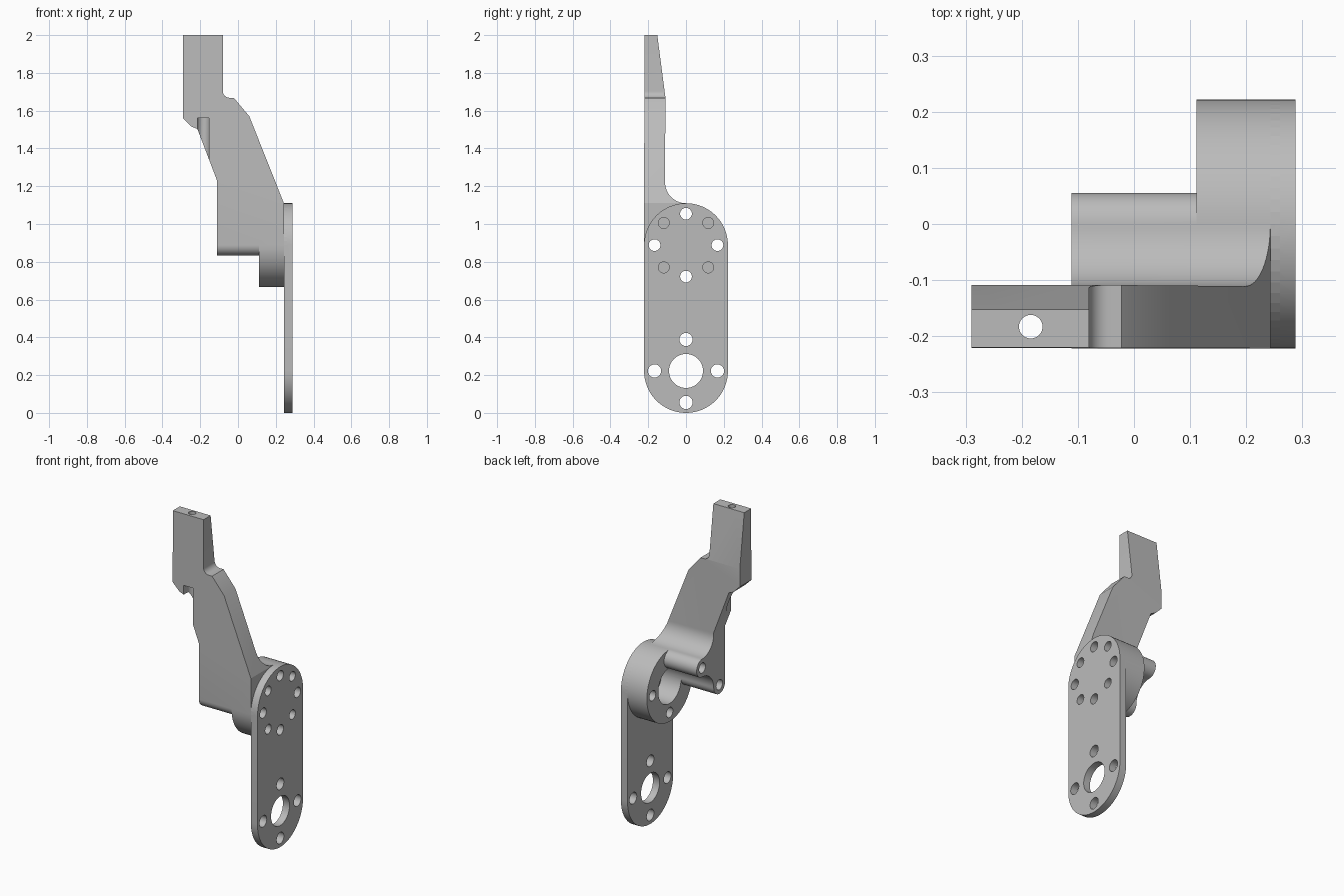
import bpy, bmesh
from math import sin, cos, radians, pi

cube = bpy.data.objects.get("Cube")
if cube:
    bpy.data.objects.remove(cube, do_unlink=True)

grey = bpy.data.materials.new("plain grey")
grey.use_nodes = True
grey.diffuse_color = (0.5, 0.5, 0.5, 1)
grey.node_tree.nodes["Principled BSDF"].inputs["Base Color"].default_value = (0.5, 0.5, 0.5, 1)

R = 0.222                  # outer radius of plate and hub
BOLT = R * 0.75            # bolt circle radius
BORE = R * 0.5             # hub bore radius
LOW, HIGH = R, 4 * R       # heights of the two plate centres
ARM_END, PLATE_END = 0.243, 0.288
TO_XYZ = {"x": lambda u, v, w: (w, u, v),
          "y": lambda u, v, w: (u, w, v),
          "z": lambda u, v, w: (u, v, w)}


def arc(cu, cv, r, a, b, n=16):
    steps = [radians(a + (b - a) * i / n) for i in range(n + 1)]
    return [(cu + r * cos(t), cv + r * sin(t)) for t in steps]


def prism(name, outline, axis, lo, hi):
    """Extrude a closed outline along an axis."""
    bm = bmesh.new()
    place = TO_XYZ[axis]
    face = bm.faces.new([bm.verts.new(place(u, v, lo)) for u, v in outline])
    out = bmesh.ops.extrude_face_region(bm, geom=[face])
    verts = [g for g in out["geom"] if isinstance(g, bmesh.types.BMVert)]
    bmesh.ops.translate(bm, verts=verts, vec=place(0, 0, hi - lo))
    bmesh.ops.recalc_face_normals(bm, faces=bm.faces)
    mesh = bpy.data.meshes.new(name)
    bm.to_mesh(mesh)
    bm.free()
    mesh.materials.append(grey)
    ob = bpy.data.objects.new(name, mesh)
    bpy.context.collection.objects.link(ob)
    return ob


def rod(cu, cv, r, axis, lo, hi, n=32):
    return prism("rod", arc(cu, cv, r, 0, 360, n)[:-1], axis, lo, hi)


def combine(ob, other, operation):
    mod = ob.modifiers.new("combine", "BOOLEAN")
    mod.operation, mod.solver, mod.object = operation, "EXACT", other
    bpy.context.view_layer.objects.active = ob
    bpy.ops.object.modifier_apply(modifier=mod.name)
    bpy.data.objects.remove(other, do_unlink=True)


# Arm: front silhouette crossed with the side silhouette
front = [(-0.29, 2), (-0.08, 2)]
front += arc(-0.045, 1.703, 0.035, 180, 270, 8)
front += [(-0.022, 1.668), (0.06, 1.57), (ARM_END, 1.11), (ARM_END, 0.8),
          (-0.111, 0.8), (-0.111, 1.23), (-0.215, 1.503), (-0.245, 1.515), (-0.29, 1.56)]
side = [(-0.22, 2), (-0.152, 2), (-0.109, 1.67)]
side += arc(0, HIGH + R + BORE, BORE, 180, 270)              # fillet onto the hub
side += arc(0, HIGH + BOLT, R / 4, 90, -90)[1:]              # upper post
side += arc(-BOLT, HIGH, R / 4, 0, -180)                     # lower post
bracket = prism("bracket_arm", front, "y", -0.4, 0.4)
combine(bracket, prism("side_shape", side, "x", -0.5, 0.5), "INTERSECT")

# Hub with its bore
combine(bracket, rod(0, HIGH, R, "x", 0.111, 0.26, 64), "UNION")
combine(bracket, rod(0, HIGH, BORE, "x", -0.4, ARM_END, 64), "DIFFERENCE")

# Long mounting plate with round ends
stadium = arc(0, HIGH, R, 0, 180, 32) + arc(0, LOW, R, 180, 360, 32)
combine(bracket, prism("plate", stadium, "x", ARM_END, PLATE_END), "UNION")

# Bolt holes round both centres, and the large lower opening
for i in range(4):
    a = i * pi / 2
    u, v = BOLT * cos(a), BOLT * sin(a)
    combine(bracket, rod(u, HIGH + v, 0.031, "x", -0.4, 0.4), "DIFFERENCE")
    combine(bracket, rod(u, LOW + v, 0.035, "x", 0.2, 0.4), "DIFFERENCE")
    u, v = BOLT * cos(a + pi / 4), BOLT * sin(a + pi / 4)
    combine(bracket, rod(u, HIGH + v, 0.029, "x", 0.18, 0.4), "DIFFERENCE")
combine(bracket, rod(0, LOW, 0.09, "x", 0.2, 0.4, 48), "DIFFERENCE")

# Vertical hole in the tip, opening into a slot at the front
combine(bracket, rod(-0.184, -0.183, 0.021, "z", 1.3, 2.1), "DIFFERENCE")
slot = arc(-0.184, -0.183, 0.031, 0, 180) + [(-0.215, -0.3), (-0.153, -0.3)]
combine(bracket, prism("slot", slot, "z", 1.2, 1.56), "DIFFERENCE")

bpy.ops.object.select_all(action="DESELECT")
bracket.select_set(True)
bpy.context.view_layer.objects.active = bracket
bpy.ops.object.shade_smooth_by_angle(angle=radians(25))
